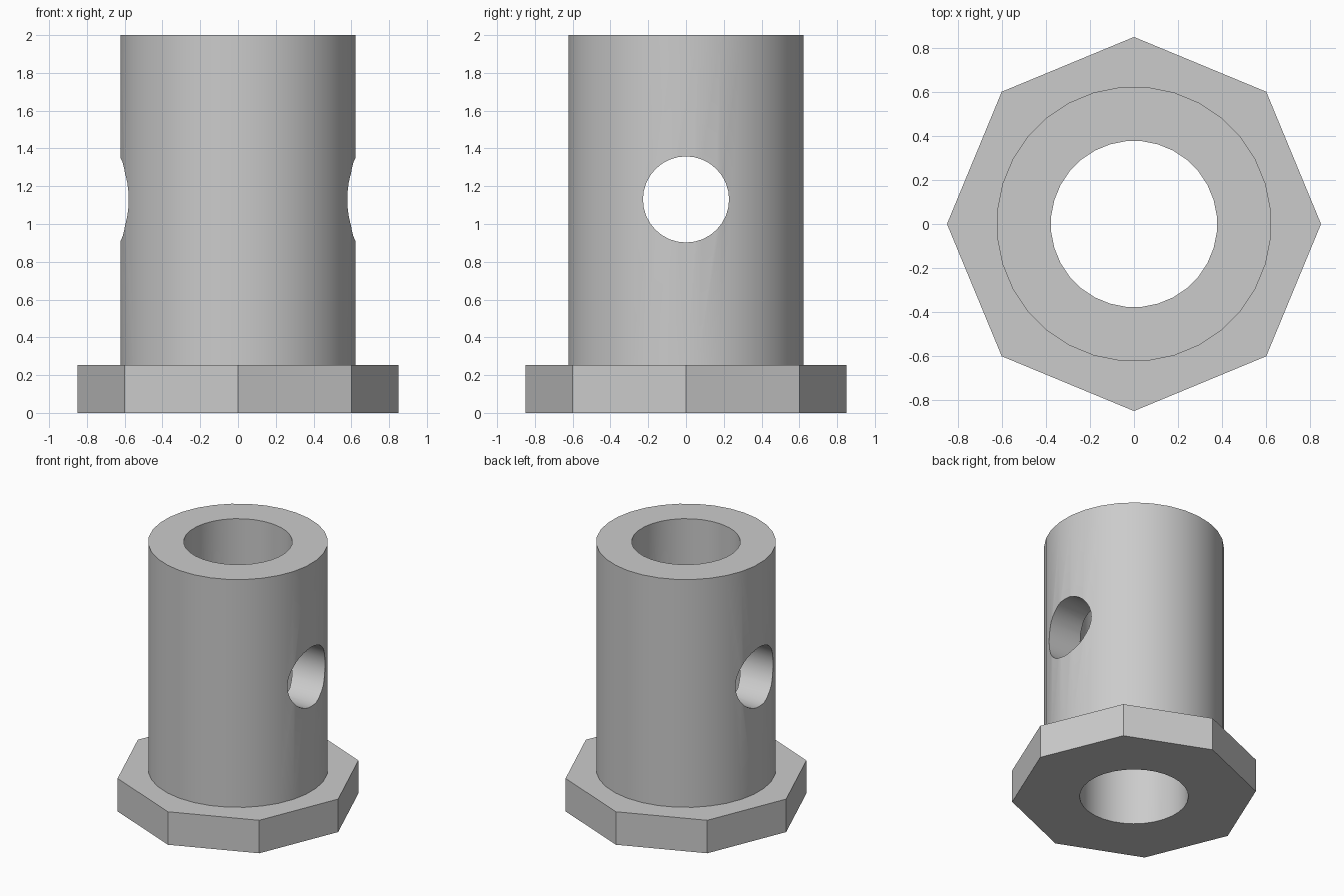
import bpy
import math

cube = bpy.data.objects.get("Cube")
if cube:
    bpy.data.objects.remove(cube, do_unlink=True)

HEIGHT, FLANGE_H = 2.0, 0.253
HOLE_Z = 1.13

grey = bpy.data.materials.new("plain grey")
grey.use_nodes = True
colour = (0.6, 0.6, 0.6, 1)
grey.diffuse_color = colour
grey.node_tree.nodes["Principled BSDF"].inputs["Base Color"].default_value = colour


def cylinder(name, sides, radius, z0, z1, turn=0.0):
    """Upright prism between two heights."""
    bpy.ops.mesh.primitive_cylinder_add(
        vertices=sides, radius=radius, depth=z1 - z0,
        location=(0, 0, (z0 + z1) / 2), rotation=(0, 0, turn))
    obj = bpy.context.object
    obj.name = name
    obj.data.materials.append(grey)
    return obj


def combine(target, other, operation):
    """Apply a boolean and discard the helper."""
    mod = target.modifiers.new(operation.lower(), 'BOOLEAN')
    mod.operation = operation
    mod.solver = 'EXACT'
    mod.object = other
    bpy.context.view_layer.objects.active = target
    bpy.ops.object.modifier_apply(modifier=mod.name)
    bpy.data.objects.remove(other, do_unlink=True)


half_step = math.pi / 32

# Octagonal flange joined to the round sleeve
body = cylinder("flanged_sleeve", 8, 0.85, 0, FLANGE_H)
sleeve = cylinder("sleeve", 32, 0.625, FLANGE_H / 2, HEIGHT, half_step)
combine(body, sleeve, 'UNION')

# Bore right through from top to bottom
bore = cylinder("bore_cutter", 32, 0.378, -0.5, HEIGHT + 0.5, half_step)
combine(body, bore, 'DIFFERENCE')

# Cross hole through both walls, left to right
cross = cylinder("cross_hole_cutter", 32, 0.228, HOLE_Z - 1, HOLE_Z + 1)
cross.rotation_euler = (0, math.pi / 2, 0)
combine(body, cross, 'DIFFERENCE')

# Smooth round walls, crisp rims and flange corners
bpy.ops.object.select_all(action='DESELECT')
body.select_set(True)
bpy.context.view_layer.objects.active = body
bpy.ops.object.shade_smooth_by_angle(angle=math.radians(30))
